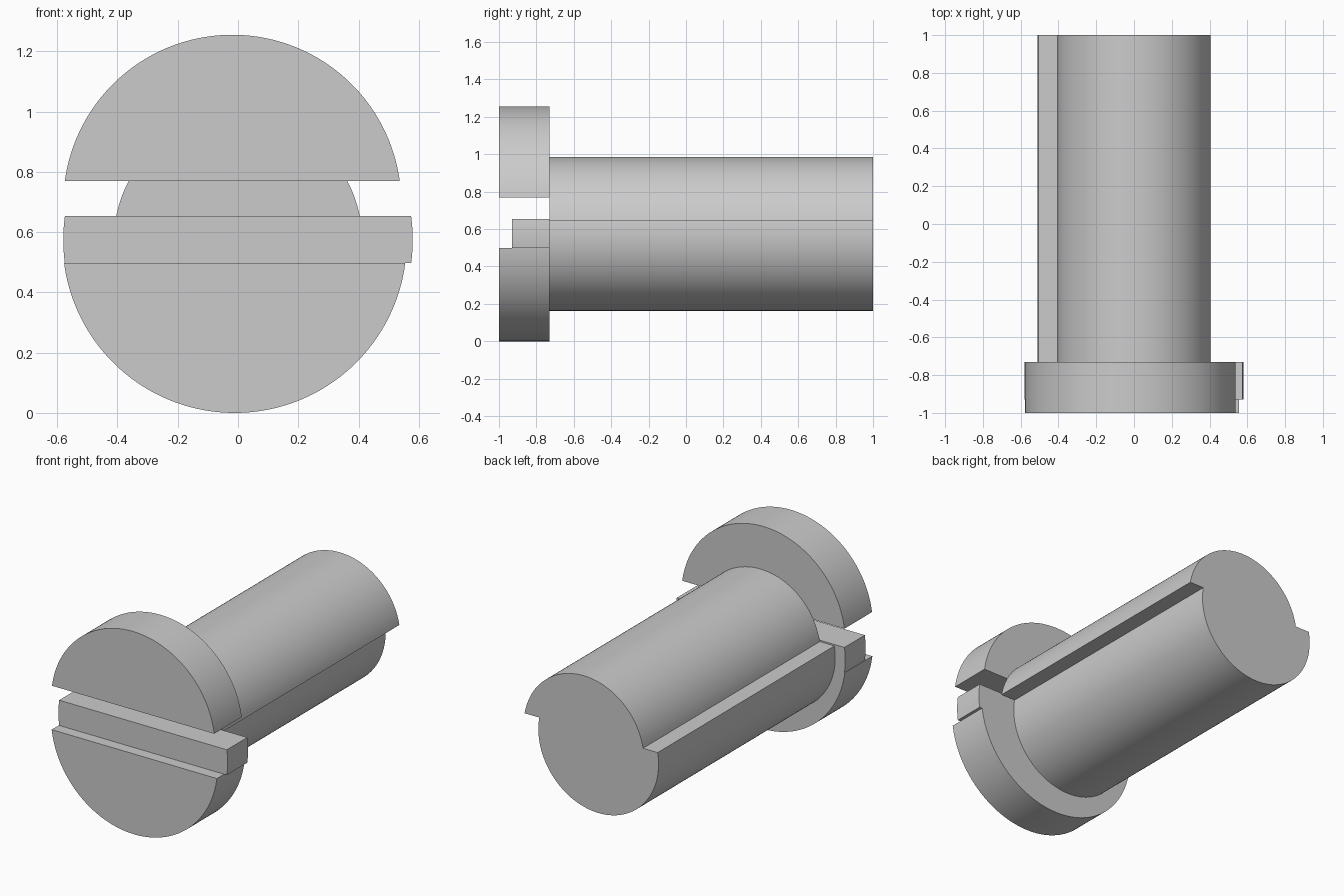
import bpy, bmesh
from math import asin, pi, cos, sin, radians

if "Cube" in bpy.data.objects:
    bpy.data.objects.remove(bpy.data.objects["Cube"])


def arc(cx, cz, r, a0, a1, n):
    return [(cx + r * cos(a0 + (a1 - a0) * i / n),
             cz + r * sin(a0 + (a1 - a0) * i / n)) for i in range(n + 1)]


def disc_slice(cx, cz, r, z0, z1, n=72):
    """Outline of a disc cut by horizontal lines at z0 and z1."""
    lo = asin(max(-1, min(1, (z0 - cz) / r)))
    hi = asin(max(-1, min(1, (z1 - cz) / r)))
    right = arc(cx, cz, r, lo, hi, n)
    left = arc(cx, cz, r, pi - hi, pi - lo, n)
    if z1 >= cz + r:          # pole shared by both arcs
        left = left[1:]
    if z0 <= cz - r:
        left = left[:-1]
    return right + left


def prism(name, outline, y0, y1):
    bm = bmesh.new()
    face = bm.faces.new([bm.verts.new((x, y0, z)) for x, z in outline])
    ext = bmesh.ops.extrude_face_region(bm, geom=[face])
    moved = [v for v in ext["geom"] if isinstance(v, bmesh.types.BMVert)]
    bmesh.ops.translate(bm, verts=moved, vec=(0, y1 - y0, 0))
    bmesh.ops.recalc_face_normals(bm, faces=bm.faces)
    me = bpy.data.meshes.new(name)
    bm.to_mesh(me)
    bm.free()
    ob = bpy.data.objects.new(name, me)
    bpy.context.collection.objects.link(ob)
    bpy.ops.object.select_all(action='DESELECT')
    ob.select_set(True)
    bpy.context.view_layer.objects.active = ob
    bpy.ops.object.shade_smooth_by_angle(angle=radians(30))
    return ob


FRONT, NECK, BACK = -1.0, -0.73, 1.0

# Head: raised upper cap, recessed middle bar, lower cap
prism("head_upper", disc_slice(-0.019, 0.694, 0.561, 0.77, 1.255), FRONT, NECK)
prism("head_middle", disc_slice(0, 0.575, 0.58, 0.4975, 0.654, 8), -0.93, NECK)
prism("head_lower", disc_slice(-0.011, 0.571, 0.571, 0.0, 0.4975), FRONT, NECK)

# Shaft: round bar whose lower half is shifted sideways
r, cz, split = 0.412, 0.574, 0.645
a = asin((split - cz) / r)
shaft = arc(0, cz, r, a, pi - a, 64) + arc(-0.1, cz, r, pi - a, 2 * pi + a, 80)
prism("shaft", shaft, NECK, BACK)
